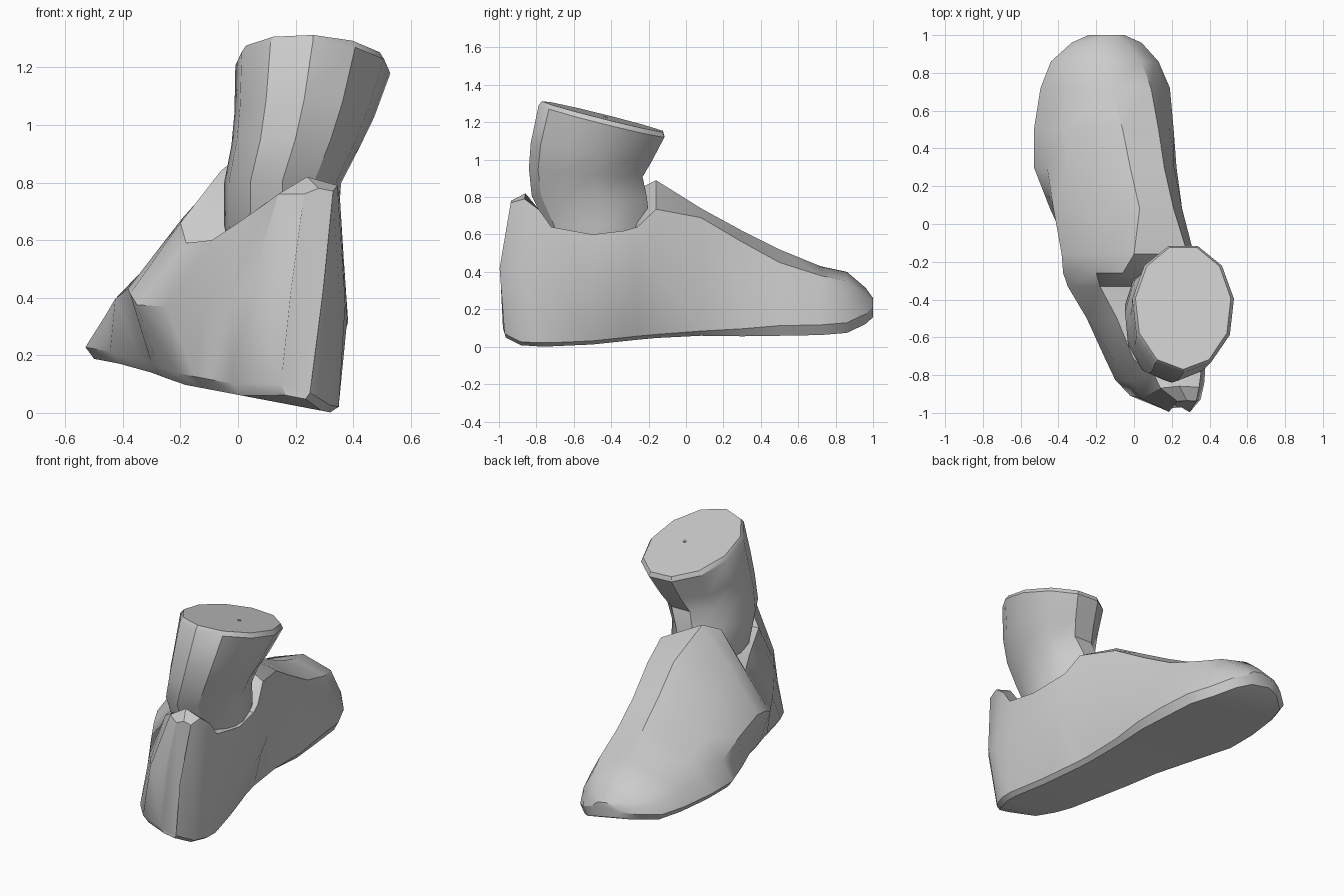
import bpy, bmesh, math

cube = bpy.data.objects.get("Cube")
if cube:
    bpy.data.objects.remove(cube, do_unlink=True)

grey = bpy.data.materials.new("plain_grey")
grey.use_nodes = True
grey.diffuse_color = (0.6, 0.6, 0.6, 1)
grey.node_tree.nodes["Principled BSDF"].inputs["Base Color"].default_value = (0.6, 0.6, 0.6, 1)


def loft(name, rings, angle):
    """Skin a list of equal-length closed rings and cap both ends."""
    bm = bmesh.new()
    loops = [[bm.verts.new(p) for p in ring] for ring in rings]
    n = len(loops[0])
    for a, b in zip(loops, loops[1:]):
        for i in range(n):
            j = (i + 1) % n
            bm.faces.new((a[i], a[j], b[j], b[i]))
    bm.faces.new(loops[0][::-1])
    bm.faces.new(loops[-1])
    bmesh.ops.recalc_face_normals(bm, faces=bm.faces)
    mesh = bpy.data.meshes.new(name)
    bm.to_mesh(mesh)
    bm.free()
    mesh.materials.append(grey)
    ob = bpy.data.objects.new(name, mesh)
    bpy.context.collection.objects.link(ob)
    bpy.ops.object.select_all(action='DESELECT')
    bpy.context.view_layer.objects.active = ob
    ob.select_set(True)
    bpy.ops.object.shade_smooth_by_angle(angle=math.radians(angle))
    return ob


def ramp(value, start, end):
    """Rise from 0 to 1 between start and end."""
    return min(1, max(0, (value - start) / (end - start)))


def shoe_section(y, xl, xr, tl, ridge, tr):
    """Cross-section of the shoe: tilted sole, bevelled edge, leaning walls, ridge."""
    waist = max(0, 1 - ((y + 0.25) / 0.5) ** 2)   # the sole narrows under the arch
    inset = min(0.03, (xr - xl) * 0.15)
    el, er = xl + 0.09 * waist, xr - 0.09 * waist
    # the sole rises under the arch and at both tips
    lift = 0.03 * ramp(y, -0.5, 0) + 0.05 * ramp(y, 0.9, 1) + 0.03 * ramp(-y, 0.93, 1)
    sole = lambda x: 0.19 * (0.33 - x) + lift
    edge_l = (el, sole(el) + 0.035)
    edge_r = (er, sole(er) + 0.025 + 0.035 * ramp(y, 0, 0.5))
    bulge = 0.02 if abs(y) < 0.95 else 0.005
    mid_l = ((xl + tl[0]) / 2 - bulge - 0.06 * waist, (edge_l[1] + tl[1]) / 2)
    mid_r = ((xr + tr[0]) / 2 + bulge, (edge_r[1] + tr[1]) / 2)
    pts = [(el + inset, sole(el + inset)), edge_l, mid_l, tl,
           ridge, tr, mid_r, edge_r, (er - inset, sole(er - inset))]
    # the heel wall leans forward above and tucks under at the sole
    lean = lambda z: (0.17 * max(0, z - 0.4) + 0.3 * max(0, 0.17 - z)) if y < -0.8 else 0
    return [(x, y + lean(z), max(z, 0)) for x, z in pts]


# Shoe: heel to toe (y, left edge, right edge, collar left, ridge, collar right)
shoe_stations = [
    (-1.00, 0.15, 0.25, (0.23, 0.76), (0.28, 0.78), (0.33, 0.77)),
    (-0.93, -0.02, 0.32, (0.14, 0.76), (0.24, 0.82), (0.345, 0.79)),
    (-0.84, -0.10, 0.35, (0.10, 0.73), (0.20, 0.70), (0.355, 0.73)),
    (-0.72, -0.16, 0.36, (0.00, 0.66), (0.18, 0.62), (0.36, 0.64)),
    (-0.50, -0.28, 0.365, (-0.09, 0.60), (0.10, 0.58), (0.36, 0.60)),
    (-0.33, -0.365, 0.345, (-0.18, 0.59), (0.08, 0.60), (0.34, 0.62)),
    (-0.26, -0.39, 0.33, (-0.20, 0.66), (-0.06, 0.84), (0.32, 0.64)),
    (-0.16, -0.42, 0.31, (-0.19, 0.68), (0.00, 0.89), (0.285, 0.735)),
    (0.08, -0.495, 0.26, (-0.25, 0.58), (0.03, 0.74), (0.21, 0.69)),
    (0.30, -0.53, 0.225, (-0.35, 0.45), (-0.02, 0.62), (0.16, 0.56)),
    (0.50, -0.53, 0.21, (-0.37, 0.39), (-0.06, 0.52), (0.13, 0.45)),
    (0.72, -0.495, 0.19, (-0.36, 0.36), (-0.12, 0.43), (0.09, 0.38)),
    (0.86, -0.44, 0.13, (-0.35, 0.33), (-0.15, 0.40), (0.04, 0.35)),
    (0.96, -0.33, 0.04, (-0.28, 0.28), (-0.16, 0.315), (-0.04, 0.28)),
    (1.00, -0.24, -0.05, (-0.21, 0.25), (-0.15, 0.26), (-0.09, 0.25)),
]
loft("shoe", [shoe_section(*s) for s in shoe_stations], 32)


def ankle_ring(cx, cy, cz, rx, ry, tilt, count=11):
    """Oval ring sloping down toward the toe and the inner side."""
    ring = []
    for i in range(count):
        a = 2 * math.pi * (i + 0.25) / count
        dx, dy = rx * math.cos(a), ry * math.sin(a)
        ring.append((cx + dx, cy + dy, cz - 0.25 * tilt * dy - 0.05 * tilt * dx))
    return ring


# Ankle: stump from inside the shoe up to its bevelled, tilted rim
ankle_rings = [
    (0.15, -0.47, 0.55, 0.18, 0.25, 0.0),
    (0.15, -0.47, 0.65, 0.20, 0.28, 0.0),
    (0.155, -0.51, 0.80, 0.205, 0.315, 0.1),
    (0.20, -0.53, 0.93, 0.225, 0.31, 0.3),
    (0.23, -0.50, 1.04, 0.245, 0.33, 0.6),
    (0.26, -0.445, 1.205, 0.272, 0.343, 1.0),
    (0.26, -0.44, 1.23, 0.255, 0.33, 1.0),
]
loft("ankle", [ankle_ring(*r) for r in ankle_rings], 32)

# Small pin at the centre of the ankle's cut face
loft("ankle_pin", [ankle_ring(0.31, -0.43, z, 0.01, 0.01, 1.0, 8) for z in (1.215, 1.23)], 30)
